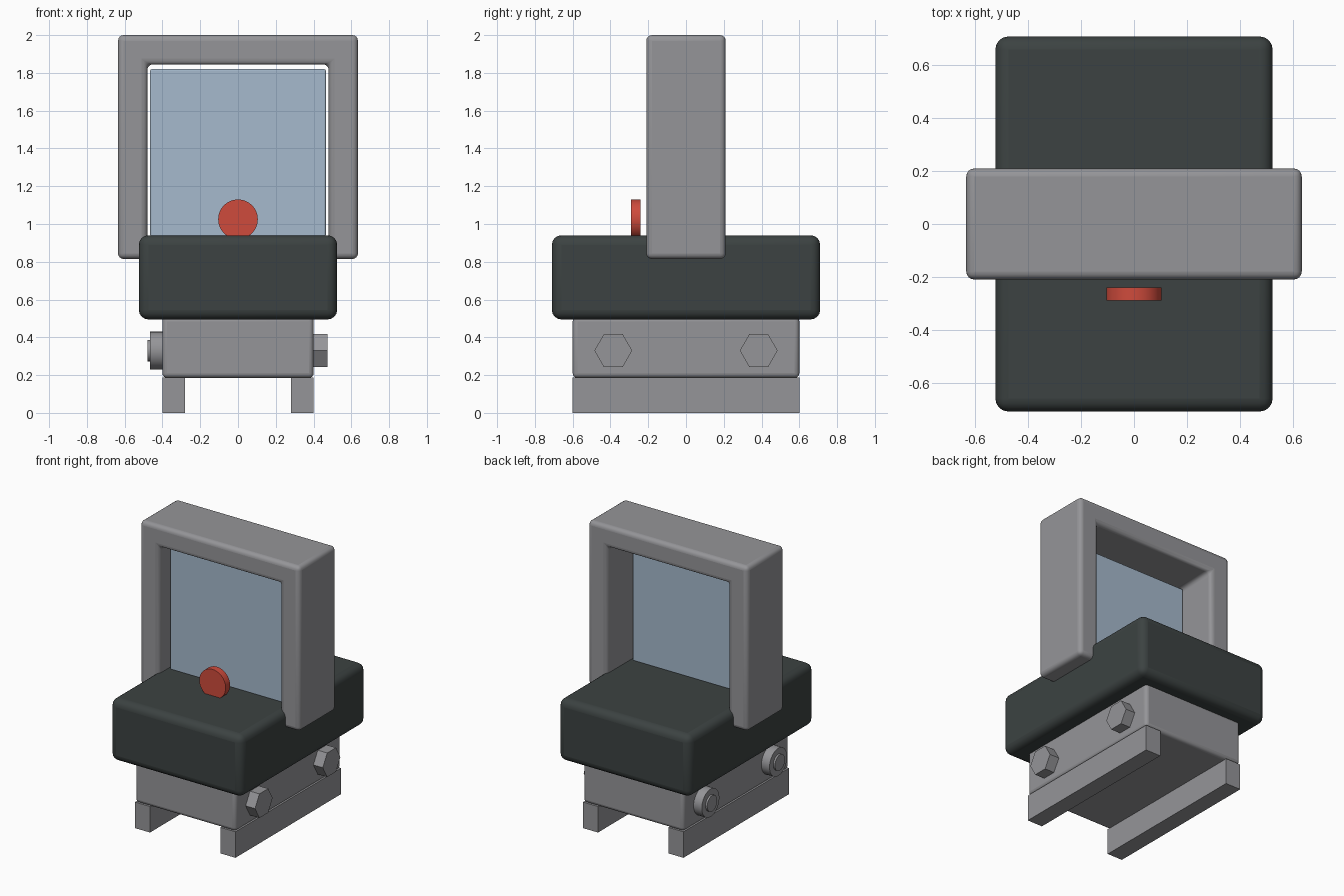
import bpy
import bmesh
from math import pi, radians
from mathutils import Matrix, Vector

cube = bpy.data.objects.get("Cube")
if cube:
    bpy.data.objects.remove(cube, do_unlink=True)


def material(name, color):
    mat = bpy.data.materials.new(name)
    mat.use_nodes = True
    mat.diffuse_color = (*color, 1)
    mat.node_tree.nodes["Principled BSDF"].inputs["Base Color"].default_value = (*color, 1)
    return mat


grey = material("grey metal", (0.30, 0.30, 0.315))
dark = material("dark rubber", (0.045, 0.055, 0.054))
red = material("red paint", (0.62, 0.07, 0.045))
blue = material("pale blue glass", (0.38, 0.49, 0.61))


def finish(name, bm, mat, bevel=0, segments=4):
    bmesh.ops.recalc_face_normals(bm, faces=bm.faces)
    mesh = bpy.data.meshes.new(name)
    bm.to_mesh(mesh)
    bm.free()
    mesh.materials.append(mat)
    obj = bpy.data.objects.new(name, mesh)
    bpy.context.collection.objects.link(obj)
    if bevel:
        mod = obj.modifiers.new("Bevel", "BEVEL")
        mod.width = bevel
        mod.segments = segments
        mod.limit_method = "ANGLE"
    bpy.ops.object.select_all(action="DESELECT")
    obj.select_set(True)
    bpy.context.view_layer.objects.active = obj
    bpy.ops.object.shade_smooth_by_angle(angle=radians(35))
    return obj


def box(name, low, high, mat, bevel=0, segments=4):
    low, high = Vector(low), Vector(high)
    bm = bmesh.new()
    bmesh.ops.create_cube(bm, size=1)
    bmesh.ops.scale(bm, vec=high - low, verts=bm.verts)
    bmesh.ops.translate(bm, vec=(low + high) / 2, verts=bm.verts)
    return finish(name, bm, mat, bevel, segments)


def cylinder(name, center, radius, depth, axis, sides, mat):
    bm = bmesh.new()
    turn = Matrix.Rotation(pi / 2, 4, axis)
    bmesh.ops.create_cone(bm, cap_ends=True, segments=sides, radius1=radius,
                          radius2=radius, depth=depth,
                          matrix=Matrix.Translation(center) @ turn)
    return finish(name, bm, mat)


# Base block on two long rails
box("base_block", (-0.4, -0.6, 0.185), (0.4, 0.6, 0.51), grey, 0.025)
for side, x in (("left", 0.34), ("right", -0.34)):
    box(side + "_rail", (x - 0.06, -0.6, 0), (x + 0.06, 0.6, 0.187), grey)

# Rounded body
box("body", (-0.525, -0.71, 0.495), (0.525, 0.71, 0.94), dark, 0.05)

# Arch-shaped frame, extruded from its front outline
outline = [(-0.635, 0.815), (-0.635, 2), (0.635, 2), (0.635, 0.815),
           (0.48, 0.815), (0.48, 1.845), (-0.48, 1.845), (-0.48, 0.815)]
bm = bmesh.new()
face = bm.faces.new([bm.verts.new((x, -0.21, z)) for x, z in outline])
extruded = bmesh.ops.extrude_face_region(bm, geom=[face])["geom"]
bmesh.ops.translate(bm, vec=(0, 0.42, 0),
                    verts=[v for v in extruded if isinstance(v, bmesh.types.BMVert)])
finish("arch_frame", bm, grey, 0.03)

# Glass pane and front button
box("glass_pane", (-0.465, -0.11, 0.935), (0.465, -0.055, 1.82), blue, 0.008, 2)
cylinder("red_button", (0, -0.265, 1.025), 0.105, 0.05, "X", 32, red)

# Bolts through the base: hexagonal heads on the left, round nuts on the right
for end, y in (("front", -0.385), ("back", 0.385)):
    cylinder(end + "_bolt_head", (0.435, y, 0.33), 0.1, 0.08, "Y", 6, grey)
    cylinder(end + "_nut", (-0.43, y, 0.33), 0.1, 0.07, "Y", 32, grey)
    cylinder(end + "_bolt_end", (-0.44, y, 0.33), 0.057, 0.076, "Y", 24, grey)
